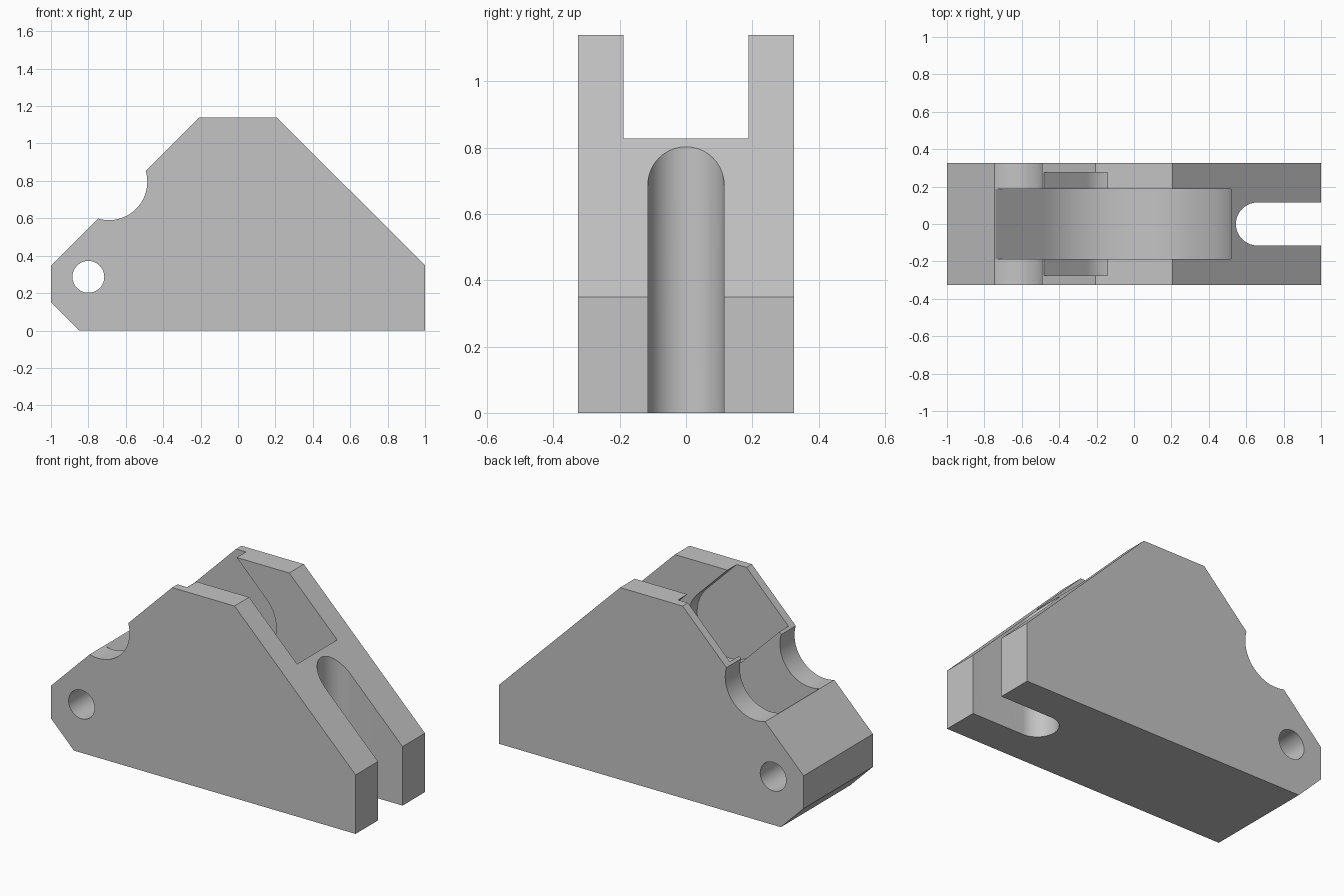
import bpy, bmesh, math

cube = bpy.data.objects.get("Cube")
if cube:
    bpy.data.objects.remove(cube, do_unlink=True)

grey = bpy.data.materials.new("plain grey")
grey.use_nodes = True
grey.diffuse_color = (0.55, 0.55, 0.55, 1)
grey.node_tree.nodes["Principled BSDF"].inputs["Base Color"].default_value = (0.55, 0.55, 0.55, 1)


def prism(name, points, low, high, axis="y"):
    """Extrude an outline: (x, z) points along y, or (x, y) points along z."""
    bm = bmesh.new()
    verts = [bm.verts.new((a, low, b) if axis == "y" else (a, b, low)) for a, b in points]
    face = bm.faces.new(verts)
    moved = bmesh.ops.extrude_face_region(bm, geom=[face])["geom"]
    shift = (0, high - low, 0) if axis == "y" else (0, 0, high - low)
    bmesh.ops.translate(bm, vec=shift, verts=[v for v in moved if isinstance(v, bmesh.types.BMVert)])
    bmesh.ops.recalc_face_normals(bm, faces=bm.faces)
    mesh = bpy.data.meshes.new(name)
    bm.to_mesh(mesh)
    bm.free()
    mesh.materials.append(grey)
    obj = bpy.data.objects.new(name, mesh)
    bpy.context.collection.objects.link(obj)
    return obj


def circle(cx, cy, r, n=64):
    return [(cx + r * math.cos(math.tau * i / n), cy + r * math.sin(math.tau * i / n)) for i in range(n)]


def channel(cx, cy, r, angle, length, n=48):
    """Round-ended slot outline, open towards the given angle."""
    dx, dy = math.cos(angle) * length, math.sin(angle) * length
    arc = [(cx + r * math.cos(angle + math.pi / 2 + math.pi * i / n),
            cy + r * math.sin(angle + math.pi / 2 + math.pi * i / n)) for i in range(n + 1)]
    return arc + [(arc[-1][0] + dx, arc[-1][1] + dy), (arc[0][0] + dx, arc[0][1] + dy)]


# Main block with sloped shoulders and a chamfered foot
body = prism("bracket_body", [(-0.85, 0), (1, 0), (1, 0.35), (0.205, 1.14), (-0.205, 1.14),
                              (-1, 0.345), (-1, 0.15)], -0.325, 0.325)

slant = math.radians(135)
cutters = [
    # Wide wheel slot between the two cheeks
    prism("wheel_slot", channel(-0.066, 0.756, 0.59, slant, 2), -0.188, 0.188),
    # Shallow hub pockets in both cheeks
    prism("hub_pocket", channel(-0.098, 0.79, 0.2175, slant, 2), -0.275, 0.275),
    # Round notch in the sloped shoulder
    prism("shoulder_notch", circle(-0.69, 0.795, 0.205), -0.5, 0.5),
    # Cross hole near the foot
    prism("pin_hole", circle(-0.8, 0.287, 0.085), -0.5, 0.5),
    # Vertical fork slot at the far end
    prism("fork_slot", channel(0.66, 0, 0.115, 0, 1), -0.5, 1.5, "z"),
]

bpy.ops.object.select_all(action="DESELECT")
bpy.context.view_layer.objects.active = body
body.select_set(True)
for cutter in cutters:
    cutter.hide_render = True
    mod = body.modifiers.new(cutter.name, "BOOLEAN")
    mod.operation = "DIFFERENCE"
    mod.solver = "EXACT"
    mod.object = cutter
    bpy.ops.object.modifier_apply(modifier=mod.name)
    bpy.data.objects.remove(cutter, do_unlink=True)

bpy.ops.object.shade_smooth_by_angle(angle=math.radians(25))
